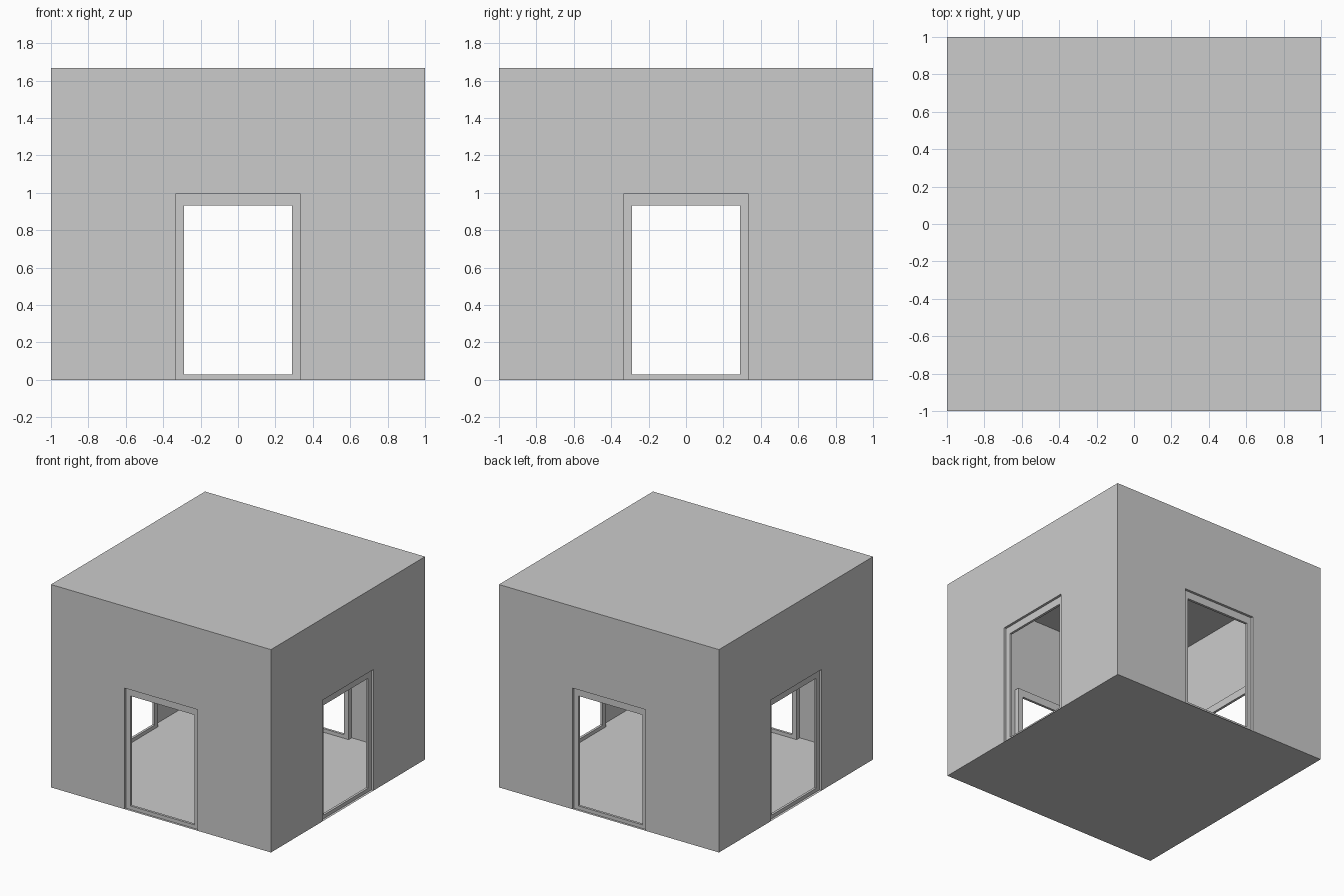
import bpy, bmesh, math
from mathutils import Matrix

if "Cube" in bpy.data.objects:
    bpy.data.objects.remove(bpy.data.objects["Cube"])

H = 1.667                    # room height
DW, DH = 0.333, 0.995        # doorway half width, height
IW, IB, IT = 0.29, 0.03, 0.933   # clear opening half width, bottom, top
FRONT, BACK = 0.02, 0.04     # depth of the frame's front and back faces


def make_object(name, bm):
    bmesh.ops.remove_doubles(bm, verts=bm.verts, dist=1e-5)
    bmesh.ops.recalc_face_normals(bm, faces=bm.faces)
    mesh = bpy.data.meshes.new(name)
    bm.to_mesh(mesh)
    bm.free()
    obj = bpy.data.objects.new(name, mesh)
    bpy.context.collection.objects.link(obj)
    return obj


def face(bm, pts, turn=None):
    f = bm.faces.new([bm.verts.new(p) for p in pts])
    if turn:
        bmesh.ops.transform(bm, matrix=turn, verts=f.verts)


def rect(w, z0, z1, depth):
    y = -1 + depth
    return [(-w, y, z0), (w, y, z0), (w, y, z1), (-w, y, z1)]


def bridge(bm, a, b):
    for i in range(4):
        j = (i + 1) % 4
        face(bm, [a[i], a[j], b[j], b[i]])


# Room shell: thin floor, roof and four walls, each with a doorway
bm = bmesh.new()
for z in (0, H):
    face(bm, [(-1, -1, z), (1, -1, z), (1, 1, z), (-1, 1, z)])
for k in range(4):
    turn = Matrix.Rotation(k * math.pi / 2, 4, 'Z')
    for s in (-1, 1):
        # wall beside the doorway
        face(bm, [(s * DW, -1, 0), (s, -1, 0), (s, -1, DH), (s * DW, -1, DH)], turn)
    # wall above the doorway
    face(bm, [(-1, -1, DH), (-DW, -1, DH), (DW, -1, DH), (1, -1, DH),
              (1, -1, H), (-1, -1, H)], turn)
bmesh.ops.remove_doubles(bm, verts=bm.verts, dist=1e-5)
bmesh.ops.dissolve_limit(bm, angle_limit=0.01, verts=bm.verts, edges=bm.edges)
make_object("room_shell", bm)

# Recessed door frames, standing slightly into the room
for k, side in enumerate(("front", "right", "back", "left")):
    bm = bmesh.new()
    outer = [rect(DW, 0, DH, d) for d in (0, FRONT, BACK)]
    inner = [rect(IW, IB, IT, d) for d in (FRONT, BACK)]
    bridge(bm, outer[0], outer[1])   # doorway reveal
    bridge(bm, outer[1], outer[2])   # outer side of the frame
    bridge(bm, outer[1], inner[0])   # frame front
    bridge(bm, inner[0], inner[1])   # clear opening
    bridge(bm, inner[1], outer[2])   # frame back
    frame = make_object(side + "_door_frame", bm)
    frame.rotation_euler.z = k * math.pi / 2
